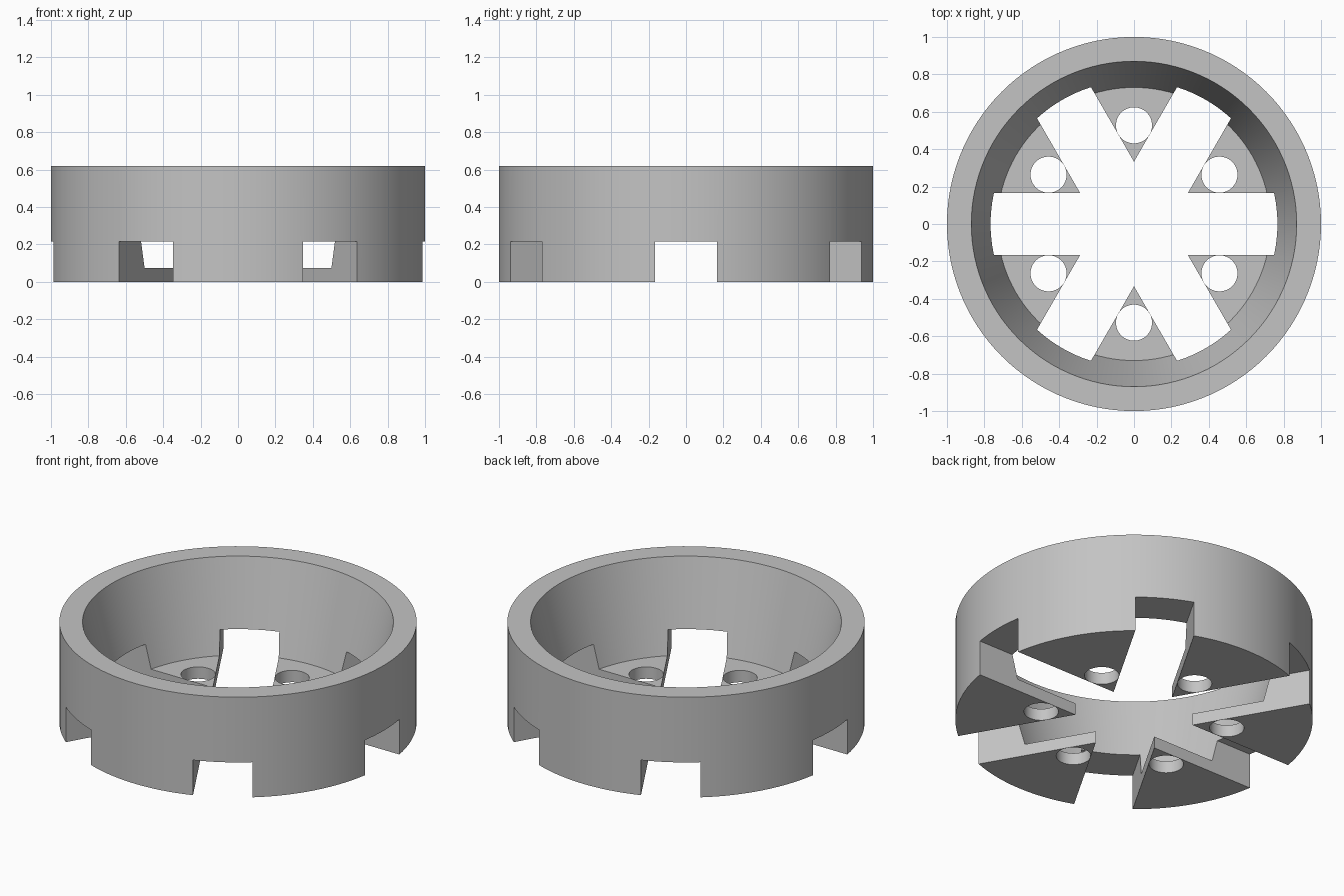
import bpy, bmesh
from math import cos, sin, pi, radians
from mathutils import Matrix

if "Cube" in bpy.data.objects:
    bpy.data.objects.remove(bpy.data.objects["Cube"])

HEIGHT, FLOOR, SLOT_TOP, SLOT_HALF = 0.62, 0.073, 0.217, 0.1665
SEGMENTS = 120

grey = bpy.data.materials.new("light grey")
grey.use_nodes = True
colour = (0.55, 0.55, 0.55, 1)
grey.diffuse_color = colour
grey.node_tree.nodes["Principled BSDF"].inputs["Base Color"].default_value = colour


def make_object(name, bm):
    bmesh.ops.recalc_face_normals(bm, faces=bm.faces)
    mesh = bpy.data.meshes.new(name)
    bm.to_mesh(mesh)
    bm.free()
    mesh.materials.append(grey)
    obj = bpy.data.objects.new(name, mesh)
    bpy.context.collection.objects.link(obj)
    return obj


# Cup: rings joined from the base, up the outside, down the tapered bore
bm = bmesh.new()
profile = [(1, 0), (1, HEIGHT), (0.87, HEIGHT), (0.73, FLOOR)]
rings = [[bm.verts.new((r * cos(2 * pi * i / SEGMENTS), r * sin(2 * pi * i / SEGMENTS), z))
          for i in range(SEGMENTS)] for r, z in profile]
for low, high in zip(rings, rings[1:]):
    for i in range(SEGMENTS):
        j = (i + 1) % SEGMENTS
        bm.faces.new((low[i], low[j], high[j], high[i]))
bm.faces.new(rings[0])
bm.faces.new(rings[-1])
cup = make_object("slotted_cup", bm)


def cut(cutter):
    cutter.hide_render = True
    mod = cup.modifiers.new("cut", "BOOLEAN")
    mod.operation = "DIFFERENCE"
    mod.solver = "EXACT"
    mod.object = cutter
    bpy.context.view_layer.objects.active = cup
    bpy.ops.object.modifier_apply(modifier=mod.name)
    bpy.data.objects.remove(cutter)


# Three crossing slots through the base
for k in range(3):
    bm = bmesh.new()
    size = Matrix.Diagonal((3, 2 * SLOT_HALF, 2 * SLOT_TOP, 1))
    bmesh.ops.create_cube(bm, size=1, matrix=Matrix.Rotation(radians(60 * k), 4, "Z") @ size)
    cut(make_object("slot_cutter", bm))

# One round hole in each of the six floor wedges
for k in range(6):
    a = radians(30 + 60 * k)
    bm = bmesh.new()
    bmesh.ops.create_cone(bm, cap_ends=True, segments=48, radius1=0.0965, radius2=0.0965, depth=0.4,
                          matrix=Matrix.Translation((0.5275 * cos(a), 0.5275 * sin(a), 0)))
    cut(make_object("hole_cutter", bm))

# Smooth round walls with crisp edges
bpy.ops.object.select_all(action="DESELECT")
cup.select_set(True)
bpy.context.view_layer.objects.active = cup
bpy.ops.object.shade_smooth_by_angle(angle=radians(30))
